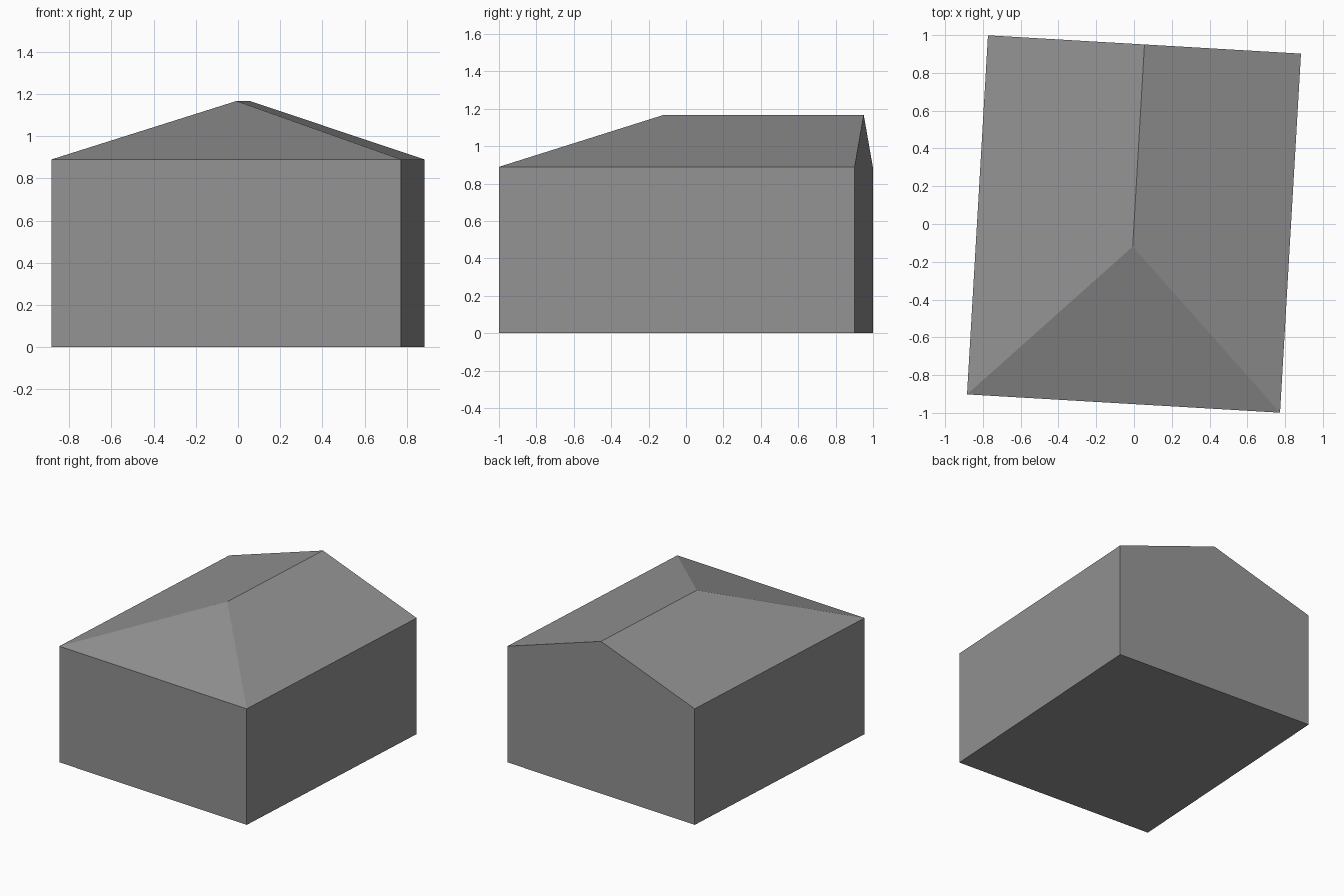
import bpy, math

cube = bpy.data.objects.get("Cube")
if cube:
    bpy.data.objects.remove(cube, do_unlink=True)

HALF_W, HALF_D = 0.83, 0.952
EAVE, RIDGE, HIP_Y = 0.89, 1.167, -0.12
TURN = math.radians(-3.34)

grey = bpy.data.materials.new("plain grey")
grey.use_nodes = True
colour = (0.29, 0.29, 0.29, 1)
grey.diffuse_color = colour
grey.node_tree.nodes["Principled BSDF"].inputs["Base Color"].default_value = colour


def add_part(name, verts, faces):
    mesh = bpy.data.meshes.new(name)
    mesh.from_pydata(verts, [], faces)
    mesh.materials.append(grey)
    obj = bpy.data.objects.new(name, mesh)
    obj.rotation_euler.z = TURN
    bpy.context.collection.objects.link(obj)


# Footprint corners, counter-clockwise from front right
plan = [(-HALF_W, -HALF_D), (HALF_W, -HALF_D), (HALF_W, HALF_D), (-HALF_W, HALF_D)]
floor = [(x, y, 0) for x, y in plan]
eaves = [(x, y, EAVE) for x, y in plan]
hip_end, gable_end = (0, HIP_Y, RIDGE), (0, HALF_D, RIDGE)

# Walls with floor; the back wall rises into a gable
add_part("walls", floor + eaves + [gable_end],
         [(3, 2, 1, 0), (0, 1, 5, 4), (1, 2, 6, 5), (2, 3, 7, 8, 6), (3, 0, 4, 7)])

# Roof with two slopes and a hipped front
add_part("roof", eaves + [hip_end, gable_end],
         [(0, 1, 4), (1, 2, 5, 4), (3, 0, 4, 5)])
